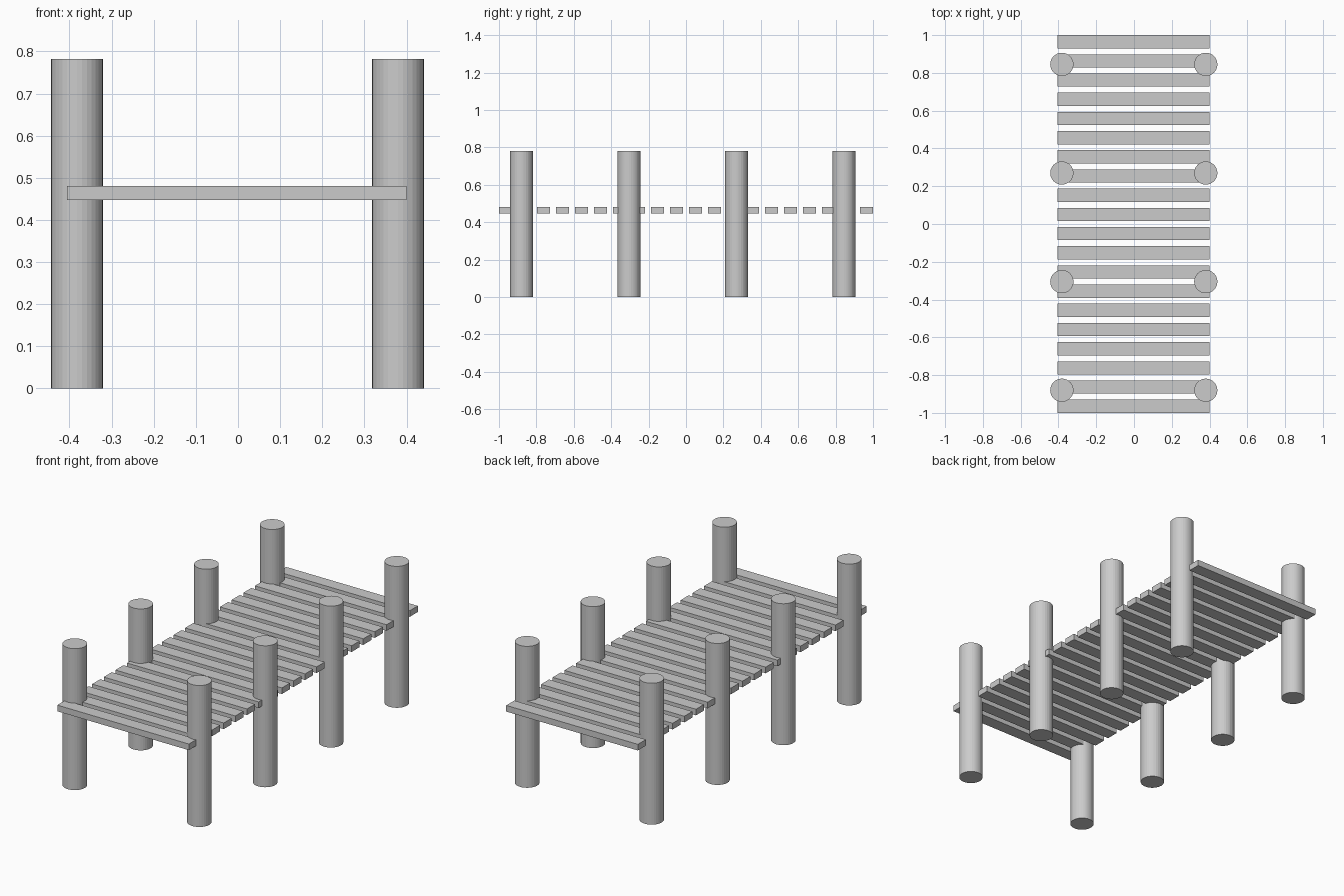
import bpy

cube = bpy.data.objects.get("Cube")
if cube:
    bpy.data.objects.remove(cube, do_unlink=True)

# One plain grey for the whole pier
grey = bpy.data.materials.new("plain_grey")
grey.use_nodes = True
colour = (0.6, 0.6, 0.6, 1)
grey.diffuse_color = colour
grey.node_tree.nodes["Principled BSDF"].inputs["Base Color"].default_value = colour

PLANKS, PLANK_SIZE, PLANK_Z = 20, (0.805, 0.07, 0.034), 0.464
POST_RADIUS, POST_HEIGHT = 0.0615, 0.782


def finish(name):
    obj = bpy.context.object
    obj.name = name
    obj.data.materials.append(grey)


# Deck planks, evenly spaced with open gaps
first_y = -1 + PLANK_SIZE[1] / 2
pitch = -2 * first_y / (PLANKS - 1)
for i in range(PLANKS):
    bpy.ops.mesh.primitive_cube_add(size=1, location=(-0.003, first_y + i * pitch, PLANK_Z))
    bpy.context.object.scale = PLANK_SIZE
    bpy.ops.object.transform_apply(location=False, rotation=False, scale=True)
    finish(f"deck_plank_{i + 1}")

# Round posts in pairs along both edges
for i in range(4):
    for side, x in (("left", 0.38), ("right", -0.382)):
        bpy.ops.mesh.primitive_cylinder_add(
            vertices=32, radius=POST_RADIUS, depth=POST_HEIGHT,
            location=(x, -0.88 + i * 0.575, POST_HEIGHT / 2))
        finish(f"{side}_post_{i + 1}")
